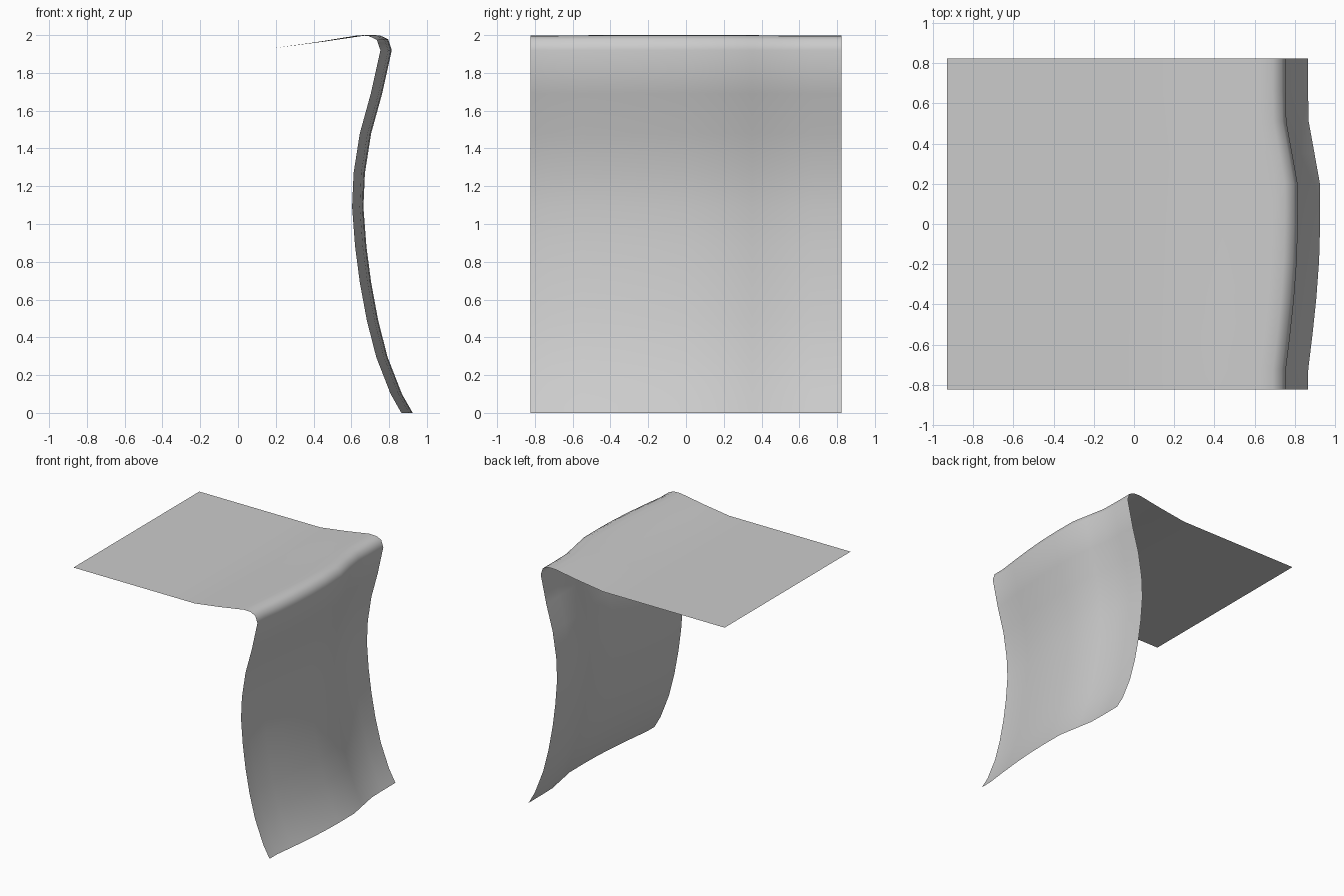
import bpy, bmesh

# Draped sheet profile (x, z, share of the fold bulge), from flat end to hanging hem
profile = [(-0.93, 1.93, 0), (-0.37, 1.93, 0), (-0.04, 1.93, 0), (0.18, 1.93, 0),
           (0.41, 1.962, 0.5), (0.63, 1.998, 1), (0.69, 1.996, 1), (0.735, 1.975, 1),
           (0.754, 1.92, 1), (0.703, 1.69, 1), (0.645, 1.48, 1), (0.612, 1.27, 1),
           (0.604, 1.09, 1), (0.62, 0.88, 1), (0.645, 0.69, 1), (0.682, 0.49, 1),
           (0.732, 0.295, 1), (0.808, 0.10, 1), (0.865, 0.0, 1)]

# Bulge of the hanging part across the width (y, outward shift)
folds = [(-0.823, 0), (-0.72, 0.001), (-0.55, 0.022), (-0.37, 0.041), (-0.18, 0.055),
         (0.0, 0.06), (0.2, 0.059), (0.35, 0.032), (0.51, 0.003), (0.66, 0), (0.823, 0)]

# Sweep the profile across the width
bm = bmesh.new()
rows = [[bm.verts.new((x + share * d, y, min(z + 0.003 * share * d / 0.06, 2.0)))
         if z > 1.95 else bm.verts.new((x + share * d, y, z))
         for x, z, share in profile] for y, d in folds]
for a, b in zip(rows, rows[1:]):
    for i in range(len(profile) - 1):
        bm.faces.new((a[i], a[i + 1], b[i + 1], b[i]))
for f in bm.faces:
    f.smooth = True

mesh = bpy.data.meshes.new("draped_sheet")
bm.to_mesh(mesh)
bm.free()
sheet = bpy.data.objects.new("draped_sheet", mesh)
bpy.context.collection.objects.link(sheet)
